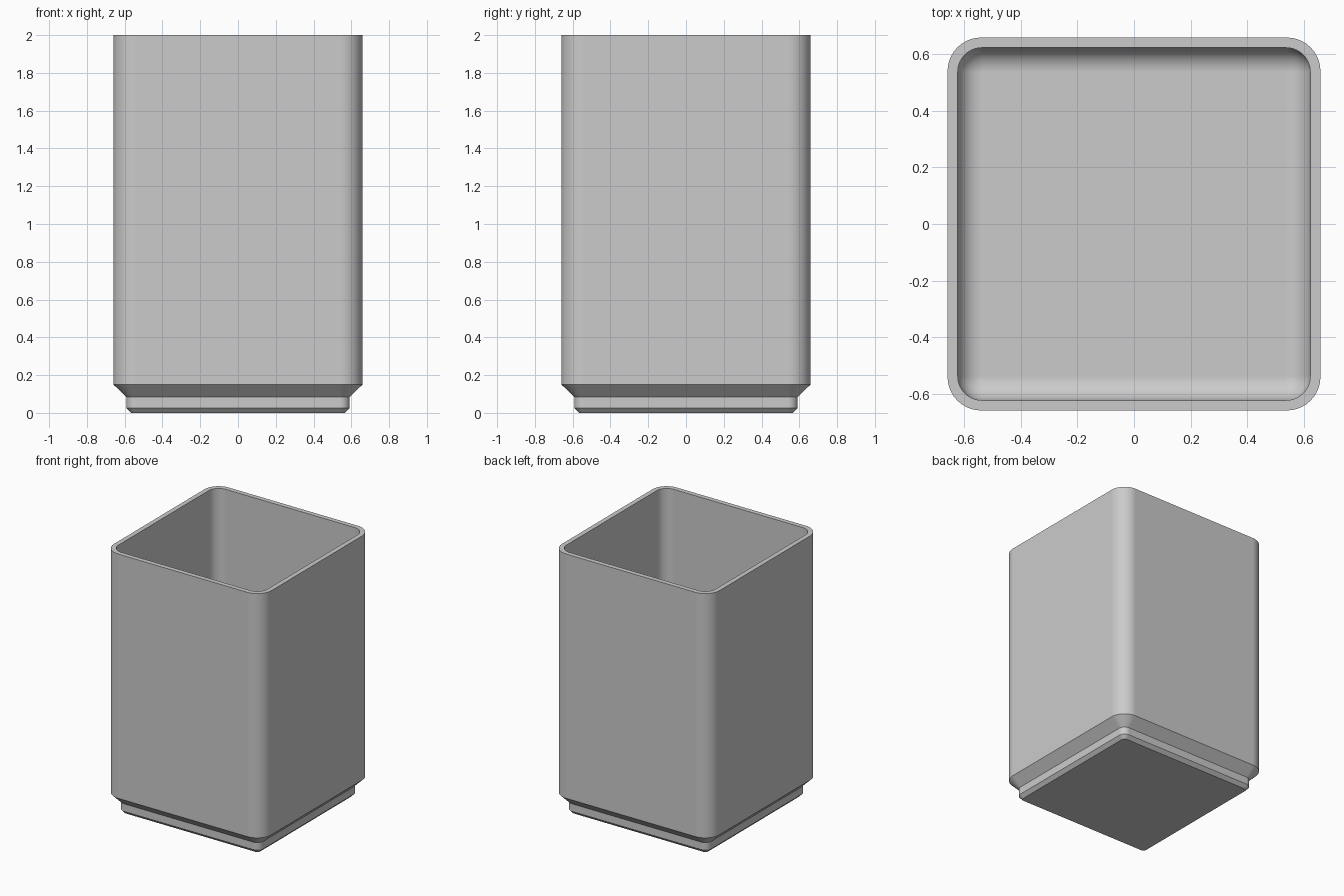
import bpy, bmesh
from math import sin, cos, pi

cube = bpy.data.objects.get("Cube")
if cube:
    bpy.data.objects.remove(cube, do_unlink=True)

CORNER_STEPS = 10
FILLET_STEPS = 10

grey = bpy.data.materials.new("plain_grey")
grey.use_nodes = True
grey.diffuse_color = (0.6, 0.6, 0.6, 1)
grey.node_tree.nodes["Principled BSDF"].inputs["Base Color"].default_value = grey.diffuse_color


def rounded_square(bm, z, half, radius):
    """Ring of vertices around a square with rounded corners."""
    ring = []
    for corner in range(4):
        mid = pi / 4 + corner * pi / 2
        sx = 1 if cos(mid) > 0 else -1
        sy = 1 if sin(mid) > 0 else -1
        for i in range(CORNER_STEPS + 1):
            a = corner * pi / 2 + i / CORNER_STEPS * pi / 2
            ring.append(bm.verts.new((sx * (half - radius) + radius * cos(a),
                                      sy * (half - radius) + radius * sin(a), z)))
    return ring


def bridge(bm, low, high):
    n = len(low)
    for i in range(n):
        j = (i + 1) % n
        bm.faces.new((low[i], low[j], high[j], high[i]))


# Outer wall with stepped foot: height, half width, corner radius
profile = [
    (0.0, 0.566, 0.026),
    (0.026, 0.591, 0.051),
    (0.083, 0.591, 0.051),
    (0.151, 0.66, 0.119),
    (2.0, 0.66, 0.119),
]

# Inner wall ending in a rounded floor edge
inner_half, fillet, floor_z = 0.624, 0.086, 0.222
profile.append((2.0, inner_half, fillet))
for i in range(FILLET_STEPS + 1):
    a = i / FILLET_STEPS * pi / 2
    shrink = fillet * (1 - cos(a))
    profile.append((floor_z + fillet * (1 - sin(a)),
                    inner_half - shrink, max(fillet - shrink, 0)))

bm = bmesh.new()
rings = [rounded_square(bm, *p) for p in profile]
for low, high in zip(rings, rings[1:]):
    bridge(bm, low, high)
bm.faces.new(list(reversed(rings[0])))
bm.faces.new(rings[-1])
bmesh.ops.remove_doubles(bm, verts=bm.verts, dist=0.0001)
bmesh.ops.recalc_face_normals(bm, faces=bm.faces)

mesh = bpy.data.meshes.new("storage_bin")
bm.to_mesh(mesh)
bm.free()
mesh.materials.append(grey)
storage_bin = bpy.data.objects.new("storage_bin", mesh)
bpy.context.collection.objects.link(storage_bin)

# Smooth corners, crisp rim and foot edges
bpy.ops.object.select_all(action="DESELECT")
storage_bin.select_set(True)
bpy.context.view_layer.objects.active = storage_bin
bpy.ops.object.shade_smooth_by_angle(angle=pi / 6)
weighted = storage_bin.modifiers.new("flat_panels", "WEIGHTED_NORMAL")
weighted.keep_sharp = True
